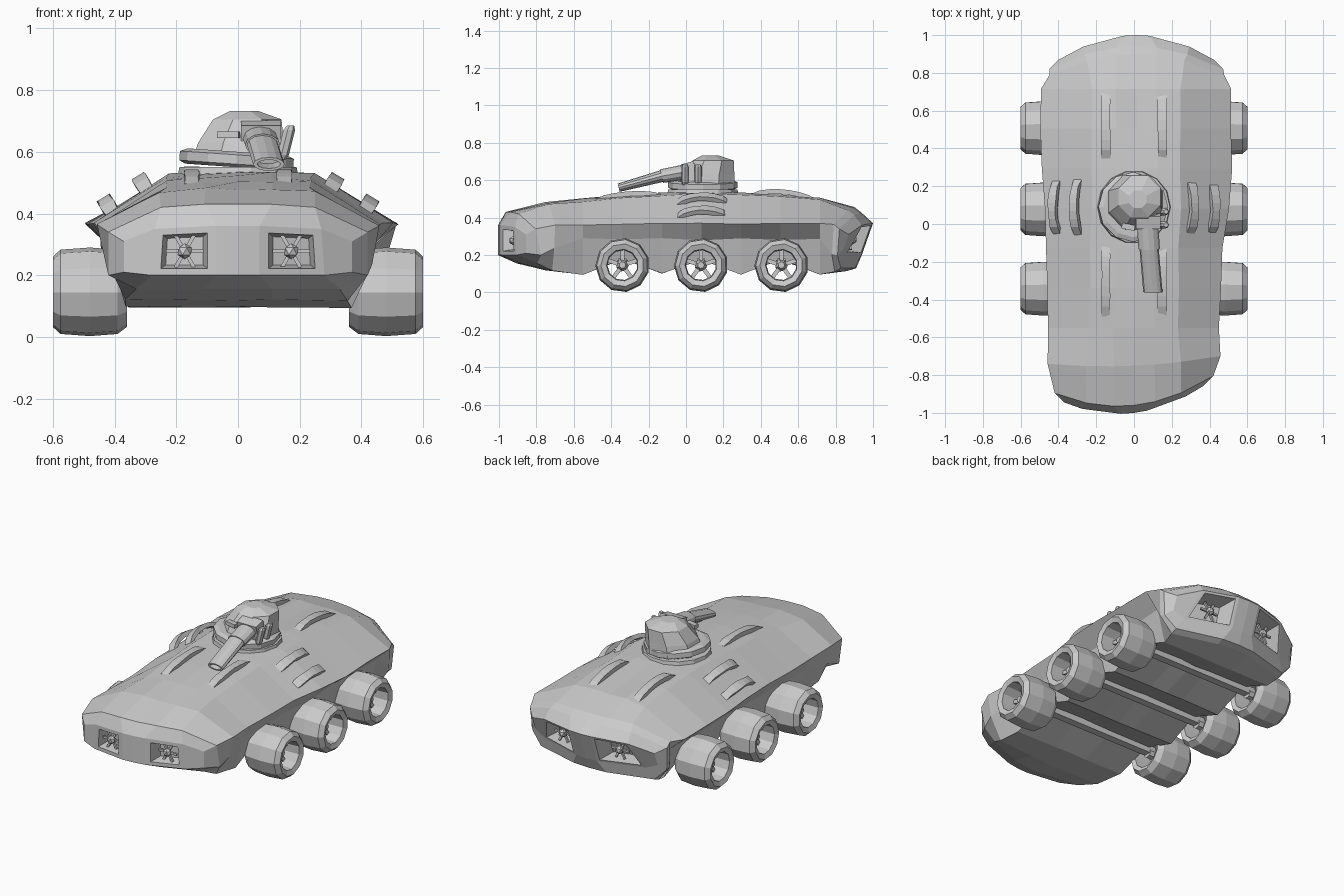
import bpy, bmesh, math, random
from mathutils import Vector, Matrix

if "Cube" in bpy.data.objects:
    bpy.data.objects.remove(bpy.data.objects["Cube"])

random.seed(4)


def make(name, verts, faces):
    bm = bmesh.new()
    vs = [bm.verts.new(v) for v in verts]
    for f in faces:
        bm.faces.new([vs[i] for i in f])
    bmesh.ops.recalc_face_normals(bm, faces=bm.faces)
    me = bpy.data.meshes.new(name)
    bm.to_mesh(me)
    bm.free()
    ob = bpy.data.objects.new(name, me)
    bpy.context.collection.objects.link(ob)
    return ob


def loft(name, rings, caps=True, closed=False):
    """Skin a list of equal-length point rings."""
    n, m = len(rings[0]), len(rings)
    faces = []
    for i in range(m if closed else m - 1):
        a, b = i * n, (i + 1) % m * n
        faces += [(a + j, a + (j + 1) % n, b + (j + 1) % n, b + j) for j in range(n)]
    if caps and not closed:
        faces += [tuple(range(n)), tuple(range((m - 1) * n, m * n))]
    return make(name, [p for r in rings for p in r], faces)


def circle(c, u, v, n, phase=0.0):
    return [Vector(c) + Vector(u) * math.cos(phase + 2 * math.pi * k / n)
            + Vector(v) * math.sin(phase + 2 * math.pi * k / n) for k in range(n)]


def discs(name, levels, n, phase=0.0):
    """Stack of horizontal circles: z, radius, centre x, centre y."""
    return loft(name, [circle((cx, cy, z), (r, 0, 0), (0, r, 0), n, phase) for z, r, cx, cy in levels])


def box(name, c, size, rot=(0, 0, 0)):
    pts = [[(sx * size[0] / 2, y * size[1] / 2, sz * size[2] / 2)
            for sx, sz in ((-1, -1), (1, -1), (1, 1), (-1, 1))] for y in (-1, 1)]
    ob = loft(name, pts)
    ob.location, ob.rotation_euler = c, rot
    return ob


def ball(name, c, r):
    bm = bmesh.new()
    bmesh.ops.create_icosphere(bm, subdivisions=1, radius=r, matrix=Matrix.Translation(c))
    me = bpy.data.meshes.new(name)
    bm.to_mesh(me)
    bm.free()
    bpy.context.collection.objects.link(bpy.data.objects.new(name, me))


# Hull ends: y, bow, bottom lean, x of shoulder/edge/under/bottom, z of top/edge/under/bottom
nose = [(-1.00, .10, .00, .27, .37, .37, .28, .36, .31, .21, .20),
        (-.96, .11, .06, .25, .42, .42, .33, .43, .34, .20, .155),
        (-.75, .03, .00, .25, .46, .43, .36, .48, .36, .24, .12)]
tail = [(.90, -.11, -.03, .26, .46, .45, .38, .455, .36, .20, .115),
        (.94, -.12, -.03, .27, .46, .45, .38, .425, .34, .20, .13),
        (1.0, -.13, -.06, .28, .41, .41, .34, .37, .31, .23, .20)]
# Middle of the hull: gently curved roof, underside arched over every axle
middle = []
for i in range(7):
    y = -.55 + .211 * i
    middle.append((y, 0, 0, .235, .45 + .055 * min(1, max(0, (y + .4) / .7)), .415, .37,
                   .54 - .08 * abs(y - .1) ** 1.5, .365, .285, .18 if i % 2 else .10))
stations = nose + middle + tail

rings = []
for y, bow, lean, xs, xe, xu, xb, zt, ze, zu, zb in stations:
    x1 = .07 if abs(y) > .99 else .11
    half = [(0, zt, 0), (x1, zt, 0), (xs, zt - .01, 0), (xe, ze, 0),
            (xu, zu, lean / 2), (xb, zb, lean), (x1, zb, lean), (0, zb, lean)]
    ring = []
    for x, z, d in half + [(-x, z, d) for x, z, d in half[-2:0:-1]]:
        py = y + bow * (x / xe) ** 2 + d
        py += .12 * x * max(0, (-y - .6) / .4)          # the nose is slightly skewed
        j = .006 if abs(y) < .93 else 0
        ring.append((x + .012 * (y > 0) + random.uniform(-j, j), py, z + random.uniform(-j, j)))
    rings.append(ring)
hull = loft("hull", rings, caps=False)

# End walls, with the light bays sunk into them
bm = bmesh.new()
bm.from_mesh(hull.data)
bm.verts.ensure_lookup_table()
start = list(bm.verts)
columns = [(11, 10), (12, 9), (13, 8), (0, 7), (1, 6), (2, 5), (3, 4)]
for base, inward, s in ((0, .07, .72), (len(start) - 14, -.10, .85)):
    for k, ((a, b), (c, d)) in enumerate(zip(columns, columns[1:])):
        v = [start[base + i] for i in (a, c, d, b)]
        if k not in (1, 4):
            bm.faces.new(v)
            continue
        mid = sum((p.co for p in v), Vector()) / 4
        rim = [bm.verts.new(mid + (p.co - mid) * s) for p in v]
        deep = [bm.verts.new(mid + (p.co - mid) * s * .8 + Vector((0, inward, 0))) for p in v]
        for i in range(4):
            h = (i + 1) % 4
            bm.faces.new((v[i], v[h], rim[h], rim[i]))
            bm.faces.new((rim[i], rim[h], deep[h], deep[i]))
        bm.faces.new(deep)
        ball("lamp", mid + Vector((0, inward * .4, 0)), .026)
        for t in range(3):
            box("lamp_bracket", mid + Vector((0, inward * .5, 0)), (.12, .012, .012),
                (0, t * math.pi / 3, 0))
bmesh.ops.recalc_face_normals(bm, faces=bm.faces)
bm.to_mesh(hull.data)
bm.free()

# Six hollow wheels with hub and spokes
tyre = [(.085, .59), (.115, .60), (.138, .575), (.145, .48), (.138, .39), (.115, .36), (.09, .37), (.08, .48)]
hub = [(.03, .38), (.035, .50), (.018, .54)]
for y in (-.34, .08, .51):
    for s in (-1, 1):
        c = Vector((0, y, .146))
        loft("wheel", [circle(c + Vector((s * x, 0, 0)), (0, r, 0), (0, 0, r), 11, .3)
                       for r, x in tyre], closed=True)
        loft("wheel_hub", [circle(c + Vector((s * x, 0, 0)), (0, r, 0), (0, 0, r), 7) for r, x in hub])
        for k in range(5):
            a = 2 * math.pi * k / 5
            box("wheel_spoke", c + Vector((s * .49, -math.sin(a) * .055, math.cos(a) * .055)),
                (.05, .022, .08), (a, 0, 0))
    box("axle", (0, y, .16), (.84, .045, .045))


# Arched grab handles
def handle(x, y0, y1, z0, z1, height, lean):
    out = Vector((lean, 0, 1)).normalized()
    side = Vector((out.z, 0, -out.x))
    rs = []
    for k in range(8):
        t = k / 7
        arch = math.sin(math.pi * t) ** .6 if 0 < k < 7 else 0
        p = Vector((x, y0 + (y1 - y0) * t, z0 + (z1 - z0) * t)) + out * height * arch
        w, h = side * (.023 + random.uniform(-.003, .003)), out * .013
        rs.append([p - w - h, p + w - h, p + w + h, p - w + h])
    loft("grab_handle", rs)


for s in (-1, 1):
    handle(s * .15, .34, .71, .51, .475, .045, 0)
    handle(s * .15, -.49, -.12, .485, .51, .03, 0)
    handle(s * .29, -.06, .24, .465, .465, .055, s * .6)
    handle(s * .40, -.06, .24, .39, .39, .06, s * .6)

# Turret: collar, tilted ring, faceted dome
discs("turret_collar", [(.50, .20, 0, .09), (.55, .19, 0, .09)], 14)
ring = discs("turret_ring", [(-.02, .165, 0, 0), (-.01, .185, 0, 0), (.02, .185, 0, 0), (.03, .16, 0, 0)], 12)
ring.location, ring.rotation_euler = (-.005, .09, .57), (0, math.radians(4), 0)
discs("turret_dome", [(.56, .165, 0, .11), (.63, .15, .01, .12),
                      (.705, .12, .03, .145), (.732, .05, .02, .13)], 8, math.pi / 8)
box("vision_slit", (-.03, -.015, .655), (.07, .03, .022), (0, 0, -.2))
box("gun_mantlet", (.075, .02, .64), (.13, .07, .11), (.25, 0, 0))

# Flattened gun barrel with a hollow muzzle
path = [(.065, .11, .665, .056, .042), (.08, -.13, .622, .057, .036), (.08, -.13, .622, .051, .031),
        (.10, -.36, .56, .051, .022), (.10, -.36, .56, .038, .014), (.097, -.30, .575, .036, .014)]
loft("gun_barrel", [circle((x, y, z), (rx, 0, 0), (0, -rz * .25, rz), 12) for x, y, z, rx, rz in path])

# Twin canisters on the turret side
for y in (-.005, .065):
    discs("side_canister", [(.575, .014, .14, y), (.59, .02, .145, y),
                            (.67, .02, .165, y), (.685, .012, .17, y)], 7)
    box("canister_mount", (.13, y, .63), (.06, .02, .02))
